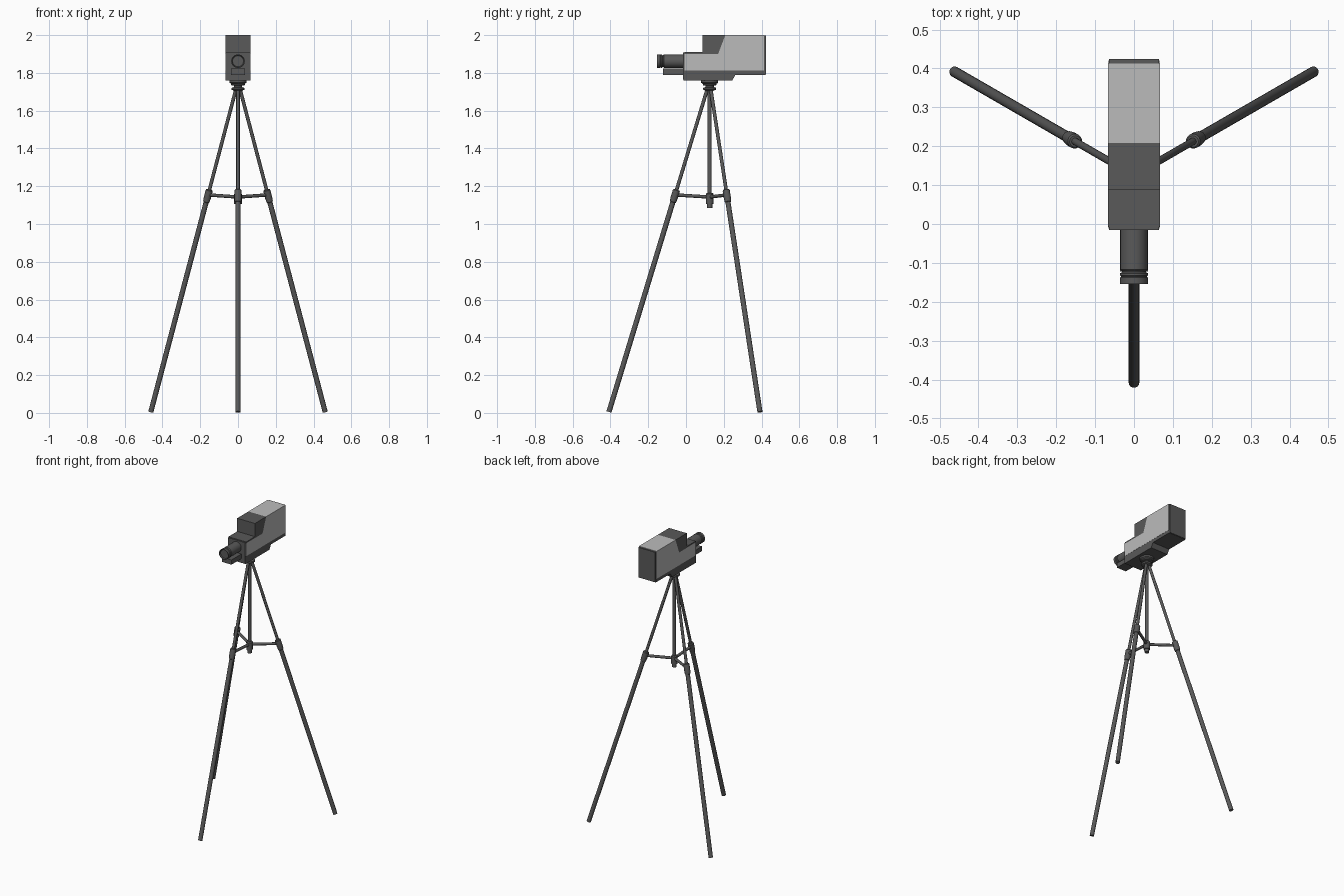
import bpy, bmesh, math
from mathutils import Vector

if "Cube" in bpy.data.objects:
    bpy.data.objects.remove(bpy.data.objects["Cube"])

AX = 0.125  # tripod axis in y


def material(name, v):
    m = bpy.data.materials.new(name)
    m.diffuse_color = (v, v, v, 1)
    m.use_nodes = True
    m.node_tree.nodes["Principled BSDF"].inputs["Base Color"].default_value = m.diffuse_color
    return m


DARK = material("dark_grey", 0.1)
LIGHT = material("light_grey", 0.5)


def finish(name, bm, mat, smooth=False):
    bmesh.ops.recalc_face_normals(bm, faces=bm.faces)
    me = bpy.data.meshes.new(name)
    bm.to_mesh(me)
    bm.free()
    me.materials.append(mat)
    ob = bpy.data.objects.new(name, me)
    bpy.context.collection.objects.link(ob)
    if smooth:
        bpy.ops.object.select_all(action='DESELECT')
        ob.select_set(True)
        bpy.context.view_layer.objects.active = ob
        bpy.ops.object.shade_smooth_by_angle(angle=math.radians(35))
    return ob


def prism(name, profile, half, mat=DARK):
    """Extrude a (y, z) outline across x, centred."""
    bm = bmesh.new()
    f = bm.faces.new([bm.verts.new((-half, y, z)) for y, z in profile])
    ext = bmesh.ops.extrude_face_region(bm, geom=[f])["geom"]
    vs = [g for g in ext if isinstance(g, bmesh.types.BMVert)]
    bmesh.ops.translate(bm, verts=vs, vec=(2 * half, 0, 0))
    return finish(name, bm, mat)


def box(name, y0, y1, z0, z1, half):
    return prism(name, [(y0, z0), (y1, z0), (y1, z1), (y0, z1)], half)


def lathe(name, start, direction, profile, n=16):
    """Closed turned part: (radius, distance) rings along a direction."""
    bm = bmesh.new()
    q = Vector(direction).to_track_quat('Z', 'Y')
    rings = []
    for r, d in profile:
        rings.append([bm.verts.new(Vector(start) + q @ Vector((
            r * math.cos(2 * math.pi * i / n), r * math.sin(2 * math.pi * i / n), d)))
            for i in range(n)])
    for a, b in zip(rings, rings[1:]):
        for i in range(n):
            j = (i + 1) % n
            bm.faces.new((a[i], a[j], b[j], b[i]))
    bm.faces.new(rings[0])
    bm.faces.new(rings[-1])
    return finish(name, bm, DARK, True)


def rod(name, a, b, r, n=16):
    d = Vector(b) - Vector(a)
    return lathe(name, a, d, [(r, 0), (r, d.length)], n)


# Camera body: light shell, dark hood, plates and base
prism("camera_shell", [(-0.008, 1.812), (0.413, 1.812), (0.413, 2.0), (0.208, 2.0),
                       (0.17, 1.9), (-0.008, 1.9)], 0.067, LIGHT)
prism("camera_hood", [(-0.008, 1.9), (0.17, 1.9), (0.208, 2.0), (0.087, 2.0),
                      (0.087, 1.91), (-0.008, 1.91)], 0.067)
box("front_plate", -0.015, -0.008, 1.765, 1.907, 0.064)
box("back_plate", 0.413, 0.424, 1.792, 1.997, 0.064)
prism("camera_base", [(-0.012, 1.76), (0.245, 1.76), (0.262, 1.79), (0.42, 1.79),
                      (0.42, 1.812), (-0.012, 1.812)], 0.066)
box("lower_bracket", -0.122, -0.01, 1.79, 1.822, 0.036)

# Lens with front ring and recessed glass
lathe("lens", (0, -0.012, 1.862), (0, -1, 0),
      [(0.035, 0), (0.035, 0.105), (0.031, 0.109), (0.031, 0.112), (0.036, 0.115),
       (0.036, 0.12), (0.033, 0.123), (0.036, 0.126), (0.036, 0.142), (0.032, 0.142),
       (0.029, 0.134)], 32)

# Tripod head and centre column
lathe("tripod_head", (0, AX, 1.705), (0, 0, 1),
      [(0.02, 0), (0.034, 0.006), (0.034, 0.016), (0.022, 0.02), (0.022, 0.027),
       (0.036, 0.03), (0.036, 0.037), (0.045, 0.043), (0.045, 0.058)], 24)
rod("centre_column", (0, AX, 1.09), (0, AX, 1.72), 0.011)
lathe("column_collar", (0, AX, 1.085), (0, 0, 1),
      [(0.014, 0), (0.014, 0.022), (0.02, 0.022), (0.02, 0.075), (0.014, 0.08)])

# Three identical legs with collars and braces
for k, label in enumerate(("front", "right", "left")):
    a = math.radians(-90 + 120 * k)

    def at(r, z):
        return Vector((r * math.cos(a), AX + r * math.sin(a), z))
    top, foot = at(0.012, 1.715), at(0.533, 0.005)
    axis = foot - top
    joint = top + axis * 0.337
    rod(label + "_upper_leg", top, joint, 0.0095)
    rod(label + "_lower_leg", joint, foot, 0.0137)
    lathe(label + "_leg_collar", top + axis * 0.312, axis,
          [(0.015, 0), (0.019, 0.004), (0.019, 0.045), (0.017, 0.067), (0.0137, 0.07)])
    rod(label + "_brace", at(0.005, 1.143), top + axis * 0.328, 0.009, 12)
